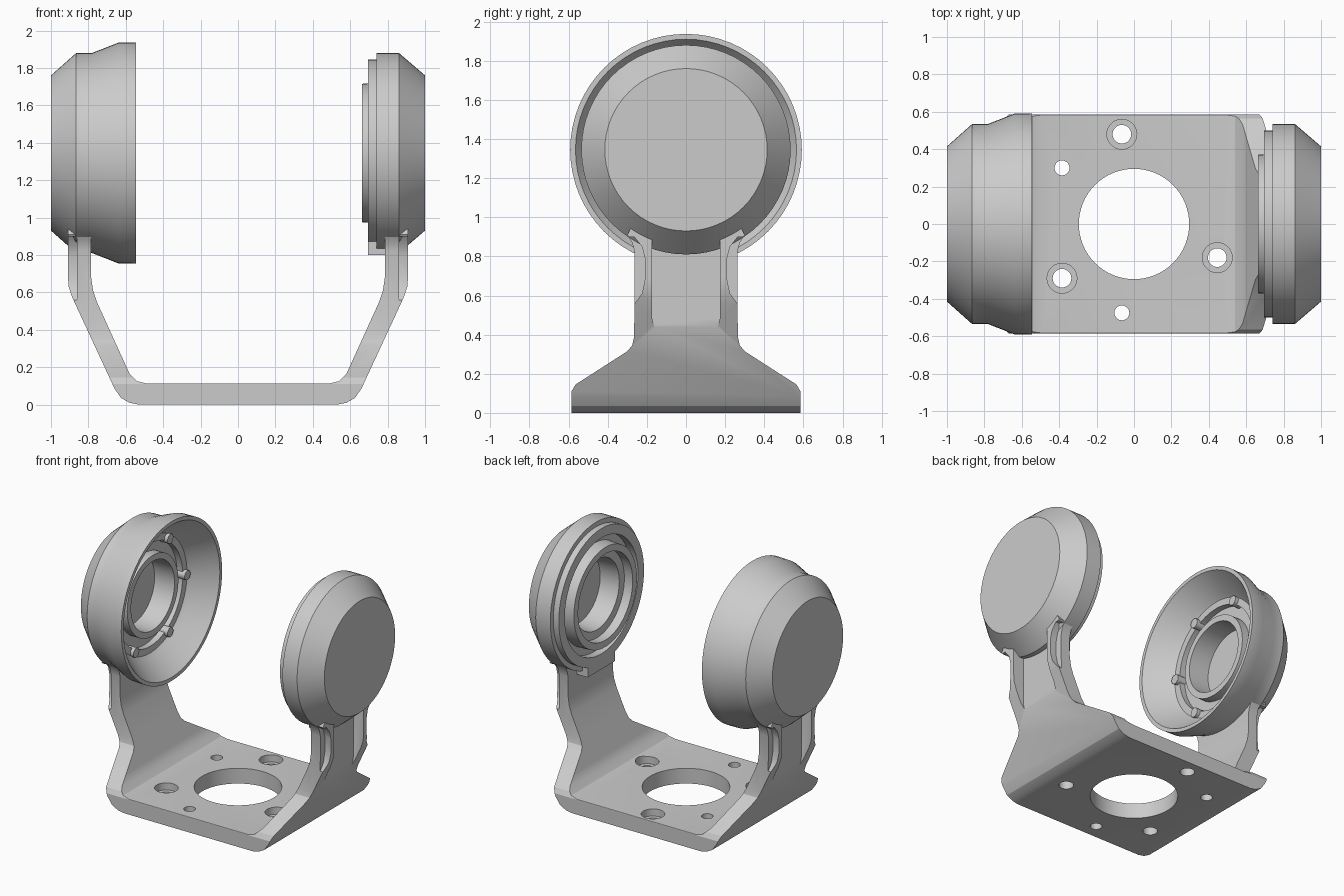
import bpy, bmesh, math
from mathutils import Vector

if "Cube" in bpy.data.objects:
    bpy.data.objects.remove(bpy.data.objects["Cube"])

AXIS_Z = 1.345


def make(name, bm):
    bmesh.ops.recalc_face_normals(bm, faces=bm.faces)
    me = bpy.data.meshes.new(name)
    bm.to_mesh(me)
    bm.free()
    ob = bpy.data.objects.new(name, me)
    bpy.context.collection.objects.link(ob)
    return ob


def prism(name, points, direction):
    """Extrude a closed outline along a direction vector."""
    bm = bmesh.new()
    face = bm.faces.new([bm.verts.new(p) for p in points])
    ext = bmesh.ops.extrude_face_region(bm, geom=[face])
    bmesh.ops.translate(bm, vec=Vector(direction),
                        verts=[v for v in ext["geom"] if isinstance(v, bmesh.types.BMVert)])
    return make(name, bm)


def cylinder(name, x, y, z0, z1, r, n=32):
    pts = [(x + r * math.cos(2 * math.pi * i / n), y + r * math.sin(2 * math.pi * i / n), z0)
           for i in range(n)]
    return prism(name, pts, (0, 0, z1 - z0))


def box(name, x0, x1, y0, y1, z0, z1):
    return prism(name, [(x0, y0, z0), (x1, y0, z0), (x1, y1, z0), (x0, y1, z0)], (0, 0, z1 - z0))


def lathe(name, profile, n=64):
    """Revolve (x, radius) points around the hinge axis; both ends lie on the axis."""
    bm = bmesh.new()
    rings = []
    for x, r in profile:
        if r == 0:
            rings.append([bm.verts.new((x, 0, AXIS_Z))])
        else:
            rings.append([bm.verts.new((x, r * math.sin(2 * math.pi * i / n),
                                        AXIS_Z + r * math.cos(2 * math.pi * i / n))) for i in range(n)])
    for a, b in zip(rings, rings[1:]):
        if len(a) == 1 or len(b) == 1:
            bm.faces.new(a if len(b) == 1 else b)
        else:
            for i in range(n):
                j = (i + 1) % n
                bm.faces.new((a[i], a[j], b[j], b[i]))
    loose = [v for v in bm.verts if not v.link_faces or len(v.link_edges) == 0]
    bmesh.ops.delete(bm, geom=loose, context='VERTS')
    return make(name, bm)


def boolean(ob, cutter, op='DIFFERENCE'):
    m = ob.modifiers.new("cut", 'BOOLEAN')
    m.object, m.operation, m.solver = cutter, op, 'EXACT'
    bpy.context.view_layer.objects.active = ob
    bpy.ops.object.modifier_apply(modifier=m.name)
    bpy.data.objects.remove(cutter, do_unlink=True)


def smooth(ob, deg=25):
    bpy.ops.object.select_all(action='DESELECT')
    ob.select_set(True)
    bpy.context.view_layer.objects.active = ob
    bpy.ops.object.shade_smooth_by_angle(angle=math.radians(deg))


# Bracket: bent U strip seen from the front
outer = [(0.53, 0), (0.58, 0.01), (0.625, 0.035), (0.66, 0.085), (0.885, 0.57), (0.905, 0.63), (0.91, 0.69), (0.91, 0.98)]
inner = [(0.785, 0.98), (0.785, 0.68), (0.775, 0.61), (0.755, 0.55), (0.605, 0.22), (0.58, 0.165), (0.54, 0.125), (0.49, 0.113)]
half = outer + inner
outline = half + [(-x, z) for x, z in reversed(half)]
bracket = prism("bracket", [(x, -0.7, z) for x, z in outline], (0, 1.4, 0))

# Side outline: wide base narrowing to the two necks
side = [(0.585, -0.1), (0.585, 0.11), (0.565, 0.145), (0.30, 0.315), (0.275, 0.345), (0.265, 0.39),
        (0.262, 0.82), (0.275, 0.87), (0.30, 0.91), (0.27, 0.97), (0.27, 1.1)]
outline = side + [(-y, z) for y, z in reversed(side)]
boolean(bracket, prism("side_cut", [(-1.2, y, z) for y, z in outline], (2.4, 0, 0)), 'INTERSECT')

# Recessed channel and side reliefs on each neck
channel = [(0.175, 1.2), (0.175, 0.49), (0.165, 0.45), (0.14, 0.42)]
channel = channel + [(-y, z) for y, z in reversed(channel)]
relief = [(0.4, 0.55), (0.262, 0.56), (0.225, 0.61), (0.21, 0.68), (0.21, 0.79), (0.225, 0.85), (0.265, 0.9), (0.4, 0.9)]
for s in (-1, 1):
    boolean(bracket, prism("channel_cut", [(s * 0.825, y, z) for y, z in channel], (s * 0.3, 0, 0)))
    for t in (-1, 1):
        boolean(bracket, prism("relief_cut", [(s * 0.86, t * y, z) for y, z in relief], (s * 0.3, 0, 0)))

# Base plate holes: centre opening, three counterbored, two plain
boolean(bracket, cylinder("hole_cut", 0, 0, -0.1, 0.3, 0.295, 64))
for x, y in ((-0.065, 0.48), (0.445, -0.18), (-0.385, -0.29)):
    boolean(bracket, cylinder("hole_cut", x, y, -0.1, 0.3, 0.05, 20))
    boolean(bracket, cylinder("bore_cut", x, y, 0.06, 0.3, 0.08, 28))
for x, y in ((-0.385, 0.3), (-0.065, -0.475)):
    boolean(bracket, cylinder("hole_cut", x, y, -0.1, 0.3, 0.04, 20))
smooth(bracket)

# Left housing: stepped cup with a flared open bowl and a central ring
left = lathe("left_housing", [
    (-1, 0), (-1, 0.415), (-0.865, 0.535), (-0.78, 0.535), (-0.64, 0.59), (-0.545, 0.592),
    (-0.545, 0.565), (-0.70, 0.45), (-0.72, 0.43), (-0.72, 0.38), (-0.765, 0.38), (-0.765, 0.30),
    (-0.70, 0.30), (-0.70, 0.255), (-0.86, 0.25), (-0.86, 0)])
smooth(left)

# Right housing: shallow cap with concentric rings on its inner face
right = lathe("right_housing", [
    (1, 0), (1, 0.415), (0.86, 0.535), (0.74, 0.535), (0.74, 0.50), (0.695, 0.50) , (0.695, 0.43),
    (0.755, 0.43), (0.755, 0.375), (0.662, 0.37), (0.662, 0.32), (0.73, 0.32), (0.73, 0.26),
    (0.88, 0.25), (0.88, 0)])
smooth(right)

# Pad joining the right housing to its neck
box("right_neck_pad", 0.695, 0.80, -0.16, 0.16, 0.80, 0.885)

# Screw bosses around the bowl floor
for i in range(6):
    a = math.radians(60 * i + 30)
    cy, cz = 0.40 * math.sin(a), AXIS_Z + 0.40 * math.cos(a)
    pts = [(-0.78, cy + 0.035 * math.cos(k * math.pi / 6), cz + 0.035 * math.sin(k * math.pi / 6))
           for k in range(12)]
    smooth(prism(f"screw_boss_{i + 1}", pts, (0.085, 0, 0)), 40)
